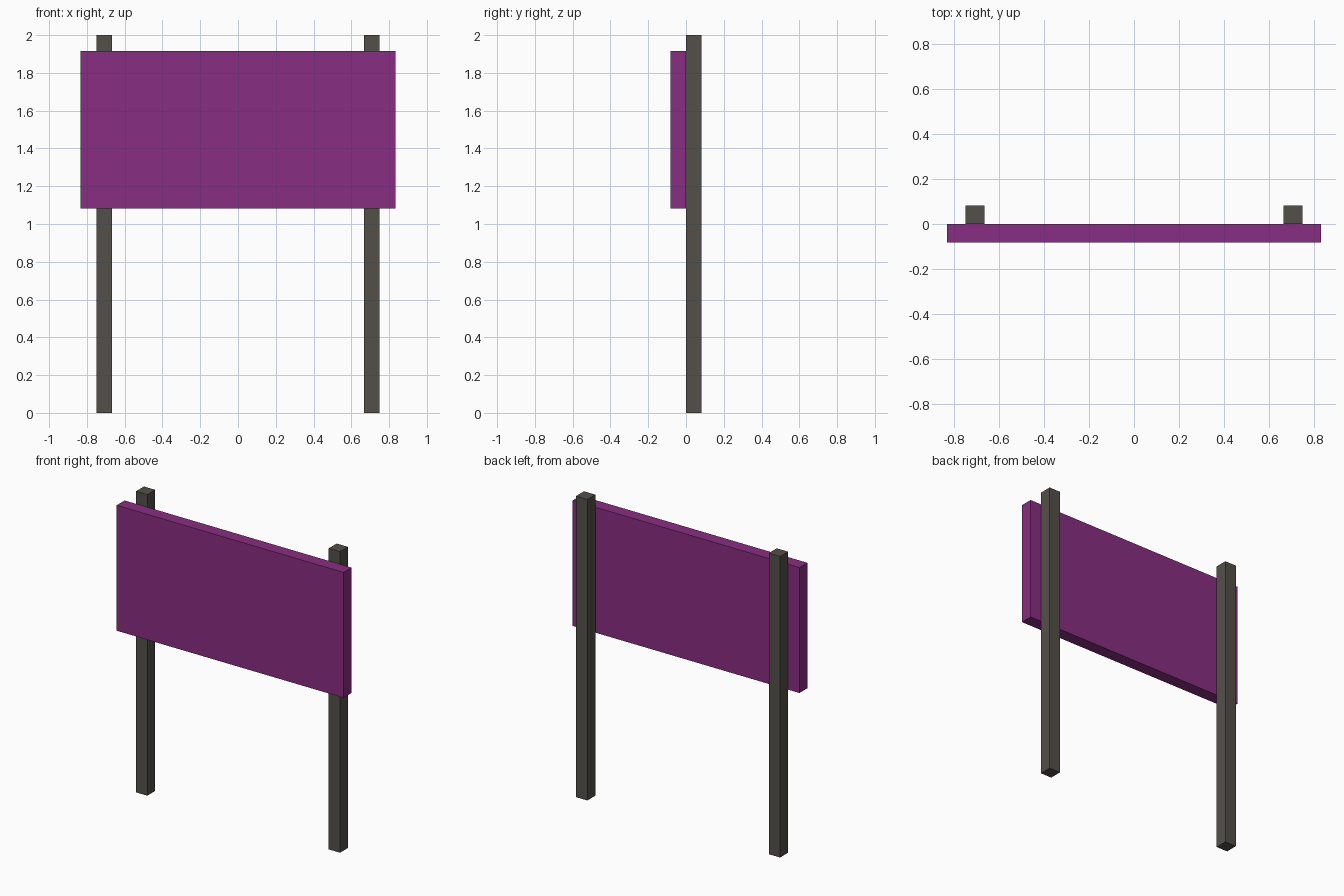
import bpy
import bmesh
from mathutils import Vector

default_cube = bpy.data.objects.get("Cube")
if default_cube:
    bpy.data.objects.remove(default_cube, do_unlink=True)

UNIT = 1 / 12  # timber thickness; every size is a multiple of it


def make_material(name, rgb):
    mat = bpy.data.materials.new(name)
    mat.use_nodes = True
    colour = (*rgb, 1.0)
    mat.diffuse_color = colour
    mat.node_tree.nodes["Principled BSDF"].inputs["Base Color"].default_value = colour
    return mat


def make_box(name, low, high, mat):
    """Box between two corners given in timber units."""
    low, high = Vector(low) * UNIT, Vector(high) * UNIT
    centre, size = (low + high) / 2, high - low
    bm = bmesh.new()
    bmesh.ops.create_cube(bm, size=1)
    bmesh.ops.scale(bm, vec=size, verts=bm.verts)
    mesh = bpy.data.meshes.new(name)
    bm.to_mesh(mesh)
    bm.free()
    mesh.materials.append(mat)
    obj = bpy.data.objects.new(name, mesh)
    obj.location = centre
    bpy.context.collection.objects.link(obj)
    return obj


purple = make_material("purple", (0.25, 0.027, 0.22))
dark_grey = make_material("dark grey", (0.088, 0.08, 0.068))

# Sign board, its back flush against the posts
make_box("sign_board", (-10, -1, 13), (10, 0, 23), purple)

# Two square posts behind the board
for name, x in (("left_post", 8), ("right_post", -9)):
    make_box(name, (x, 0, 0), (x + 1, 1, 24), dark_grey)
